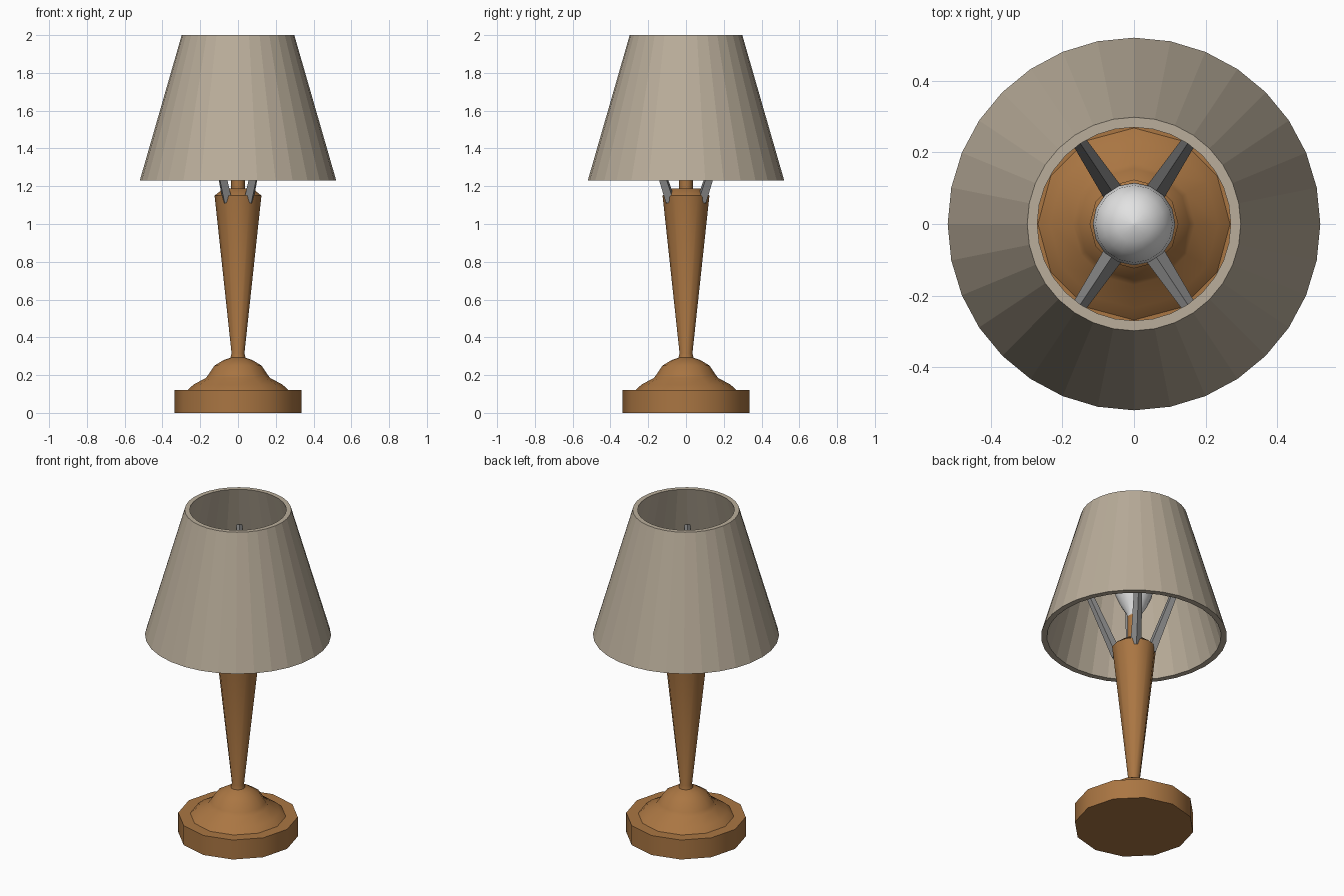
import bpy, bmesh, math
from mathutils import Vector

if "Cube" in bpy.data.objects:
    bpy.data.objects.remove(bpy.data.objects["Cube"])


def material(name, rgb):
    m = bpy.data.materials.new(name)
    m.diffuse_color = (*rgb, 1)
    m.use_nodes = True
    m.node_tree.nodes["Principled BSDF"].inputs["Base Color"].default_value = m.diffuse_color
    return m


WOOD = material("warm wood", (0.40, 0.18, 0.055))
FABRIC = material("beige fabric", (0.49, 0.42, 0.325))
METAL = material("grey metal", (0.28, 0.28, 0.28))
GLASS = material("white glass", (0.76, 0.76, 0.76))


def finish(name, bm, mat, smooth=None):
    bmesh.ops.recalc_face_normals(bm, faces=bm.faces)
    me = bpy.data.meshes.new(name)
    bm.to_mesh(me)
    bm.free()
    ob = bpy.data.objects.new(name, me)
    bpy.context.collection.objects.link(ob)
    me.materials.append(mat)
    if smooth:
        bpy.ops.object.select_all(action='DESELECT')
        ob.select_set(True)
        bpy.context.view_layer.objects.active = ob
        bpy.ops.object.shade_smooth_by_angle(angle=math.radians(smooth))
    return ob


def lathe(name, profile, sides, mat, smooth=None, closed=False):
    """Turn an (r, z) profile around z; open profiles get end caps."""
    bm = bmesh.new()
    rings = []
    for r, z in profile:
        rings.append([bm.verts.new((r * math.cos(2 * math.pi * i / sides),
                                    r * math.sin(2 * math.pi * i / sides), z))
                      for i in range(sides)])
    pairs = list(zip(rings, rings[1:]))
    if closed:
        pairs.append((rings[-1], rings[0]))
    for a, b in pairs:
        for i in range(sides):
            j = (i + 1) % sides
            bm.faces.new((a[i], a[j], b[j], b[i]))
    if not closed:
        bm.faces.new(rings[0][::-1])
        bm.faces.new(rings[-1])
    return finish(name, bm, mat, smooth)


# Turned wooden foot with stepped dome
lathe("base", [(0.335, 0), (0.335, 0.12), (0.268, 0.12), (0.235, 0.15),
               (0.17, 0.185), (0.155, 0.205), (0.125, 0.25), (0.075, 0.28),
               (0.04, 0.292), (0.036, 0.30)], 12, WOOD, 40)

# Flared column and bulb holder
lathe("column", [(0.042, 0.285), (0.034, 0.315), (0.124, 1.15), (0.078, 1.187)],
      12, WOOD, 40)
lathe("bulb_holder", [(0.036, 1.17), (0.036, 1.36)], 12, WOOD, 40)

# Bulb: narrow neck swelling to a round dome
lathe("bulb", [(0.033, 1.345), (0.042, 1.375), (0.075, 1.43), (0.102, 1.49),
               (0.115, 1.555), (0.108, 1.61), (0.085, 1.655), (0.05, 1.685),
               (0.004, 1.70)], 16, GLASS, 50)

# Hollow tapered shade
lathe("shade", [(0.52, 1.23), (0.298, 2.0), (0.27, 2.0), (0.487, 1.23)],
      32, FABRIC, closed=True)


# Four tapered struts carrying the shade
def strut(name, sx, sy):
    a = Vector((0.055 * sx, 0.082 * sy, 1.12))
    b = Vector((0.19 * sx, 0.285 * sy, 1.75))
    axis = (b - a).normalized()
    side = axis.cross(Vector((0, 0, 1))).normalized()
    up = side.cross(axis)
    bm = bmesh.new()
    ends = [[bm.verts.new(p + d * r) for d in (side, up, -side, -up)]
            for p, r in ((a, 0.03), (b, 0.016))]
    for i in range(4):
        j = (i + 1) % 4
        bm.faces.new((ends[0][i], ends[0][j], ends[1][j], ends[1][i]))
    bm.faces.new(ends[0])
    bm.faces.new(ends[1])
    finish(name, bm, METAL)


for y_name, sy in (("front", -1), ("back", 1)):
    for x_name, sx in (("left", -1), ("right", 1)):
        strut(f"{y_name}_{x_name}_strut", sx, sy)
